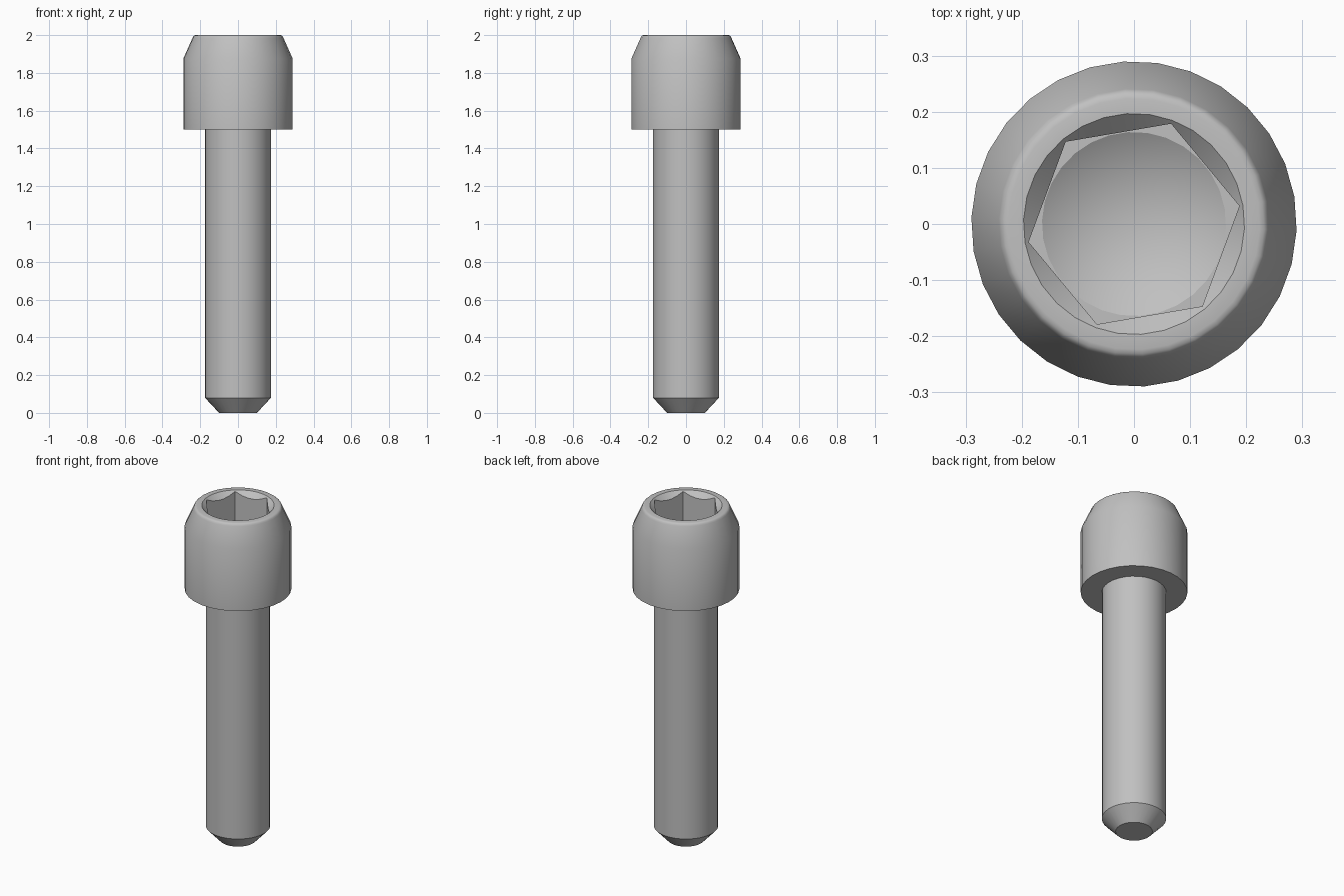
import bpy
import bmesh
from math import cos, sin, pi, radians

cube = bpy.data.objects.get("Cube")
if cube:
    bpy.data.objects.remove(cube, do_unlink=True)

SIDES = 30               # five steps along each flat of the hexagon
TWIST = radians(9.7)     # turn of the hexagonal socket
FLAT = 0.165             # half the width across the socket flats
MOUTH = 0.197            # radius of the socket's countersink
TOP = 2.0

steel = bpy.data.materials.new("steel grey")
steel.use_nodes = True
colour = (0.53, 0.53, 0.53, 1)
steel.diffuse_color = colour
steel.node_tree.nodes["Principled BSDF"].inputs["Base Color"].default_value = colour


def hex_radius(a):
    """Distance from the axis to the hexagon wall, with a corner at a = 0."""
    return FLAT / cos(a % (pi / 3) - pi / 6)


def circle(r, z):
    return lambda a: (r, z)


def lathe(name, rings, start_cap=None, end_cap=None):
    """Skin a stack of rings; each ring maps an angle to (radius, height)."""
    bm = bmesh.new()
    loops = []
    for ring in rings:
        loop = []
        for i in range(SIDES):
            a = 2 * pi * i / SIDES
            r, z = ring(a)
            loop.append(bm.verts.new((r * cos(a + TWIST), r * sin(a + TWIST), z)))
        loops.append(loop)
    for low, high in zip(loops, loops[1:]):
        for i in range(SIDES):
            j = (i + 1) % SIDES
            bm.faces.new((low[i], low[j], high[j], high[i]))
    if start_cap is not None:
        bm.faces.new(loops[0][::-1])
    if end_cap is not None:
        tip = bm.verts.new((0, 0, end_cap))
        for i in range(SIDES):
            bm.faces.new((loops[-1][i], loops[-1][(i + 1) % SIDES], tip))
    mesh = bpy.data.meshes.new(name)
    bm.to_mesh(mesh)
    bm.free()
    mesh.materials.append(steel)
    obj = bpy.data.objects.new(name, mesh)
    bpy.context.collection.objects.link(obj)
    bpy.ops.object.select_all(action='DESELECT')
    obj.select_set(True)
    bpy.context.view_layer.objects.active = obj
    bpy.ops.object.shade_smooth_by_angle(angle=radians(30))
    return obj


# Shank with a chamfered end
lathe("shank", [circle(0.10, 0), circle(0.175, 0.08), circle(0.175, 1.5)],
      start_cap=True)

# Head: underside, wall, tapered shoulder and rounded rim
outside = [(0.175, 1.5), (0.29, 1.5), (0.29, 1.875), (0.241, 1.985),
           (0.238, 1.993), (0.232, 1.998), (0.224, TOP), (MOUTH, TOP)]
rings = [circle(r, z) for r, z in outside]

# Socket: countersink meeting the hexagon, straight walls, drilled floor
FLOOR = 1.72
rings += [lambda a: (hex_radius(a), TOP - (MOUTH - hex_radius(a))),
          lambda a: (hex_radius(a), FLOOR),
          circle(0.164, FLOOR)]
lathe("socket_head", rings, end_cap=FLOOR - 0.1)
